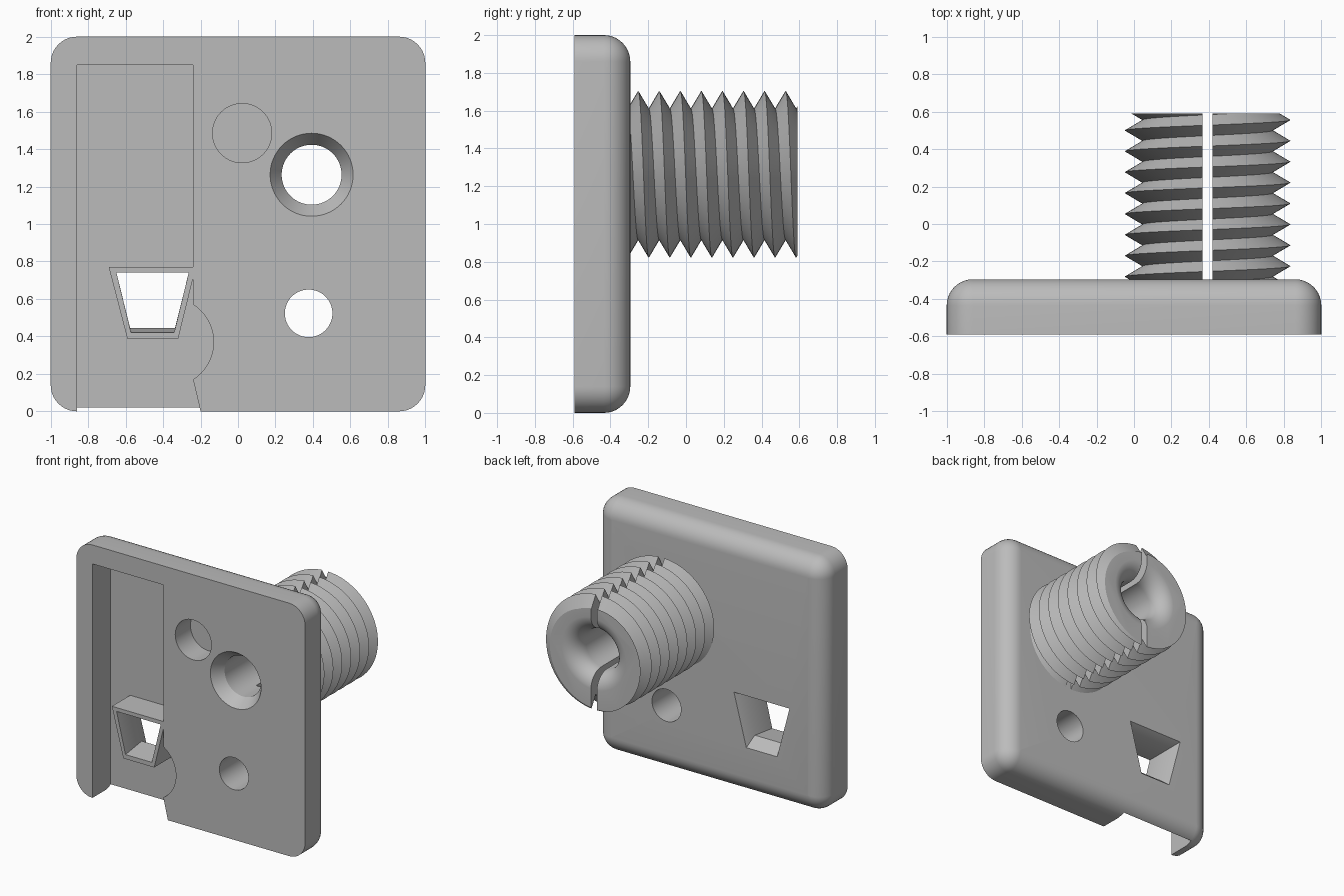
import bpy
import bmesh
from math import sin, cos, pi, radians

FRONT, BACK, END = -0.59, -0.295, 0.59
SCREW_X, SCREW_Z = 0.393, 1.263

if "Cube" in bpy.data.objects:
    bpy.data.objects.remove(bpy.data.objects["Cube"])

grey = bpy.data.materials.new("plain grey")
grey.use_nodes = True
grey.diffuse_color = (0.5, 0.5, 0.5, 1)
grey.node_tree.nodes["Principled BSDF"].inputs["Base Color"].default_value = (0.5, 0.5, 0.5, 1)


def finish(name, bm):
    bmesh.ops.recalc_face_normals(bm, faces=bm.faces)
    mesh = bpy.data.meshes.new(name)
    bm.to_mesh(mesh)
    bm.free()
    mesh.materials.append(grey)
    obj = bpy.data.objects.new(name, mesh)
    bpy.context.collection.objects.link(obj)
    return obj


def loft(name, sections):
    """Solid through (y, outline) sections, outlines being lists of (x, z)."""
    bm = bmesh.new()
    rings = [[bm.verts.new((x, y, z)) for x, z in pts] for y, pts in sections]
    n = len(rings[0])
    for a, b in zip(rings, rings[1:]):
        for i in range(n):
            j = (i + 1) % n
            bm.faces.new((a[i], a[j], b[j], b[i]))
    bm.faces.new(rings[0])
    bm.faces.new(rings[-1])
    return finish(name, bm)


def circle(x, z, r, n=64):
    return [(x + r * cos(2 * pi * i / n), z + r * sin(2 * pi * i / n)) for i in range(n)]


def rounded_square(half, r, steps=10):
    pts = []
    for q, (sx, sz) in enumerate([(1, 1), (-1, 1), (-1, -1), (1, -1)]):
        for i in range(steps + 1):
            a = pi / 2 * (q + i / steps)
            pts.append((sx * (half - r) + r * cos(a), 1 + sz * (half - r) + r * sin(a)))
    return pts


def trapezoid(top_half, bottom_half, top, bottom, x=-0.456):
    return [(x - top_half, top), (x + top_half, top),
            (x + bottom_half, bottom), (x - bottom_half, bottom)]


def cut(obj, cutters):
    for c in cutters:
        mod = obj.modifiers.new("cut", "BOOLEAN")
        mod.operation, mod.solver, mod.object = "DIFFERENCE", "EXACT", c
    deps = bpy.context.evaluated_depsgraph_get()
    mesh = bpy.data.meshes.new_from_object(obj.evaluated_get(deps))
    obj.modifiers.clear()
    obj.data = mesh
    mesh.materials.clear()
    mesh.materials.append(grey)


# Mounting plate with rounded corners and a filleted back edge
R = 0.14
sections = [(FRONT, rounded_square(1, R))]
for i in range(11):
    t = pi / 2 * i / 10
    inset = R * (1 - cos(t))
    sections.append((BACK - R + R * sin(t), rounded_square(1 - inset, max(R - inset, 0.003))))
plate = loft("mounting_plate", sections)

# Deep pocket, open at the bottom, leaving a tapered boss and a round finger notch
notch = [(-0.367 + 0.237 * cos(radians(a)), 0.37 + 0.237 * sin(radians(a)))
         for a in [57.6 * (1 - i / 12) for i in range(25)]]
pocket_outline = [(-0.86, -0.1), (-0.86, 1.85), (-0.24, 1.85), (-0.24, 0.77), (-0.69, 0.77),
                  (-0.59, 0.385), (-0.32, 0.385), (-0.24, 0.71)] + notch + [(-0.2, 0), (-0.176, -0.1)]
pocket = loft("pocket_cutter", [(-0.7, pocket_outline), (-0.362, pocket_outline)])

# Tapered window through the boss, flared at the back
inner = trapezoid(0.193, 0.115, 0.74, 0.42)
flare = trapezoid(0.243, 0.135, 0.785, 0.375)
window = loft("window_cutter", [(-0.7, inner), (FRONT, inner),
                                (-0.38, trapezoid(0.193, 0.12, 0.74, 0.445)),
                                (BACK, flare), (-0.2, flare)])

# Blind round recess and small through hole
recess = loft("recess_cutter", [(y, circle(0.022, 1.485, 0.158)) for y in (-0.7, -0.4)])
small_hole = loft("small_hole_cutter", [(y, circle(0.377, 0.523, 0.127)) for y in (-0.7, -0.2)])

# Bore: countersunk at the front, trumpet-shaped at the far end
F = 0.13
bore_profile = [(-0.63, 0.249), (-0.5, 0.16)]
bore_profile += [(END - F + F * sin(t), 0.16 + F * (1 - cos(t)))
                 for t in [radians(8 * i) for i in range(11)]]
bore_profile += [(END + 0.001, 0.16 + F), (0.7, 0.16 + F)]
bore = loft("bore_cutter", [(y, circle(SCREW_X, SCREW_Z, r)) for y, r in bore_profile])

# Vertical slot splitting the threaded stud
slot_outline = [(SCREW_X + sx * 0.026, 1.263 + sz * 0.6)
                for sx, sz in [(-1, -1), (1, -1), (1, 1), (-1, 1)]]
slot = loft("slot_cutter", [(BACK, slot_outline), (0.7, slot_outline)])

# Threaded stud: one crest helix and one root helix, trimmed flat at both ends
PITCH, N, TURNS = 0.1115, 80, 13
bm = bmesh.new()


def helix(radius, start):
    verts = []
    for j in range(N * TURNS + 1):
        a = 2 * pi * (j % N) / N
        verts.append(bm.verts.new((SCREW_X + radius * sin(a), start + PITCH * j / N,
                                   SCREW_Z + radius * cos(a))))
    return verts


crest = helix(0.442, -0.253 - 2 * PITCH)
root = helix(0.348, -0.253 - 1.5 * PITCH)
for j in range(N * TURNS):
    bm.faces.new((crest[j], crest[j + 1], root[j + 1], root[j]))
    if j + N + 1 < len(crest):
        bm.faces.new((root[j], root[j + 1], crest[j + N + 1], crest[j + N]))
for y, direction in ((BACK - 0.004, -1), (END, 1)):
    bmesh.ops.bisect_plane(bm, geom=bm.verts[:] + bm.edges[:] + bm.faces[:], dist=1e-6,
                           plane_co=(0, y, 0), plane_no=(0, direction, 0), clear_outer=True)
bmesh.ops.holes_fill(bm, edges=[e for e in bm.edges if e.is_boundary], sides=0)
stud = finish("threaded_stud", bm)

# Cut the parts, then drop the cutters
cut(plate, [pocket, window, recess, small_hole, bore])
cut(stud, [bore, slot])
for c in (pocket, window, recess, small_hole, bore, slot):
    bpy.data.objects.remove(c)

# Smooth curved walls, keep hard edges
for obj in (plate, stud):
    bpy.ops.object.select_all(action="DESELECT")
    obj.select_set(True)
    bpy.context.view_layer.objects.active = obj
    bpy.ops.object.shade_smooth_by_angle(angle=radians(28))
